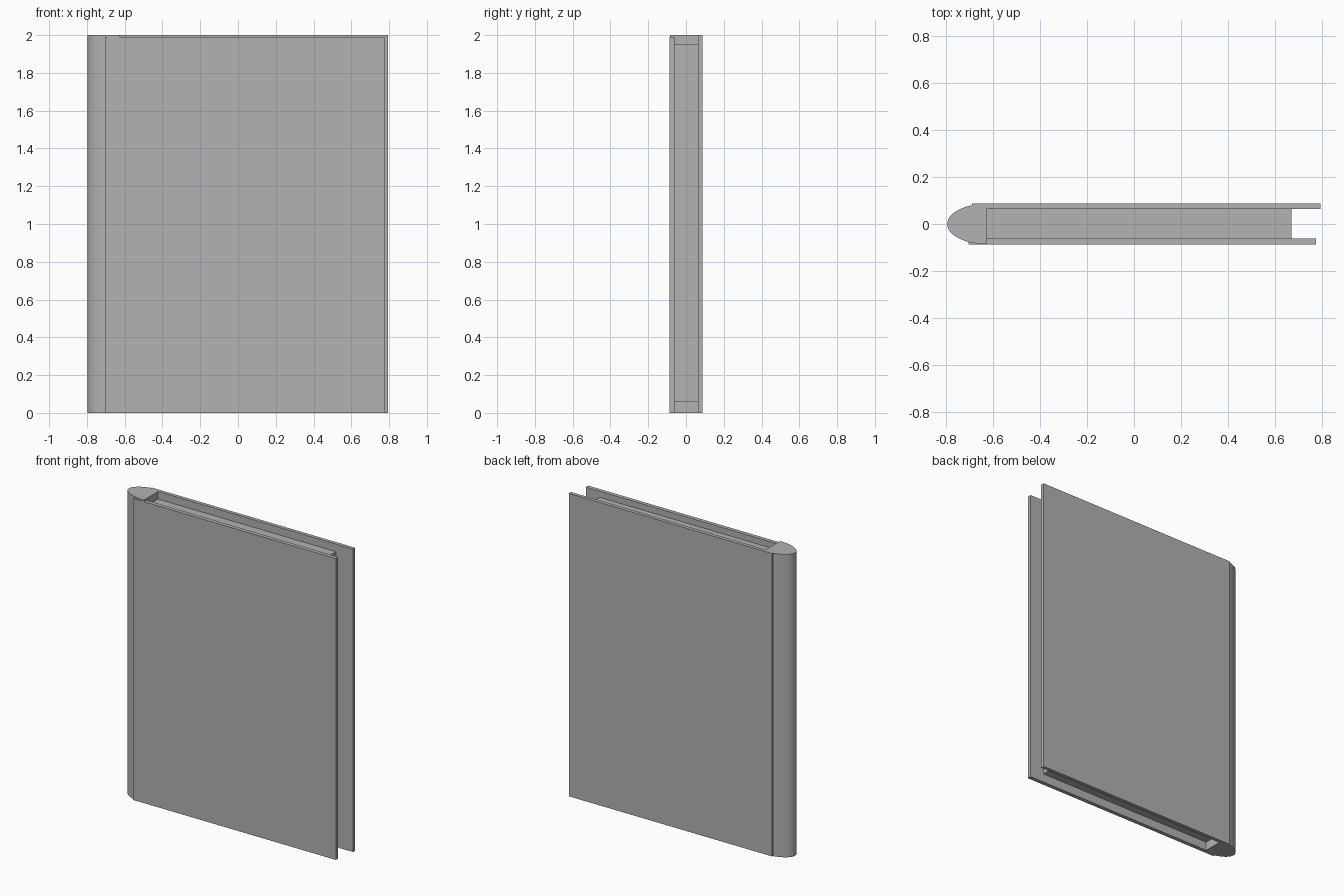
import bpy, bmesh, math

cube = bpy.data.objects.get("Cube")
if cube:
    bpy.data.objects.remove(cube, do_unlink=True)

grey = bpy.data.materials.new("plain_grey")
grey.use_nodes = True
colour = (0.445, 0.445, 0.445, 1)
grey.diffuse_color = colour
grey.node_tree.nodes["Principled BSDF"].inputs["Base Color"].default_value = colour


def extrude_outline(name, outline, bottom, top):
    """Raise a flat outline into a closed prism."""
    bm = bmesh.new()
    base = bm.faces.new([bm.verts.new((x, y, bottom)) for x, y in outline])
    raised = bmesh.ops.extrude_face_region(bm, geom=[base])["geom"]
    verts = [v for v in raised if isinstance(v, bmesh.types.BMVert)]
    bmesh.ops.translate(bm, verts=verts, vec=(0, 0, top - bottom))
    bmesh.ops.recalc_face_normals(bm, faces=bm.faces)
    mesh = bpy.data.meshes.new(name)
    bm.to_mesh(mesh)
    bm.free()
    mesh.materials.append(grey)
    obj = bpy.data.objects.new(name, mesh)
    bpy.context.collection.objects.link(obj)
    return obj


def slab(name, x0, x1, y0, y1, z0, z1):
    return extrude_outline(name, [(x0, y0), (x1, y0), (x1, y1), (x0, y1)], z0, z1)


# Covers, the front one slightly shorter and shifted
slab("front_cover", -0.705, 0.775, -0.087, -0.061, 0, 1.99)
slab("back_cover", -0.69, 0.795, 0.063, 0.087, 0, 2)

# Page block, recessed between the covers
slab("pages", -0.64, 0.672, -0.061, 0.063, 0.057, 1.95)

# Rounded spine: half an ellipse with a flat inner face
steps = 32
spine_x, depth, half_width = -0.628, 0.168, 0.086
arc = [math.pi * (0.5 + i / steps) for i in range(steps + 1)]
spine = extrude_outline(
    "spine", [(spine_x + depth * math.cos(a), half_width * math.sin(a)) for a in arc], 0, 2)

bpy.ops.object.select_all(action="DESELECT")
spine.select_set(True)
bpy.context.view_layer.objects.active = spine
bpy.ops.object.shade_smooth_by_angle(angle=math.radians(30))
